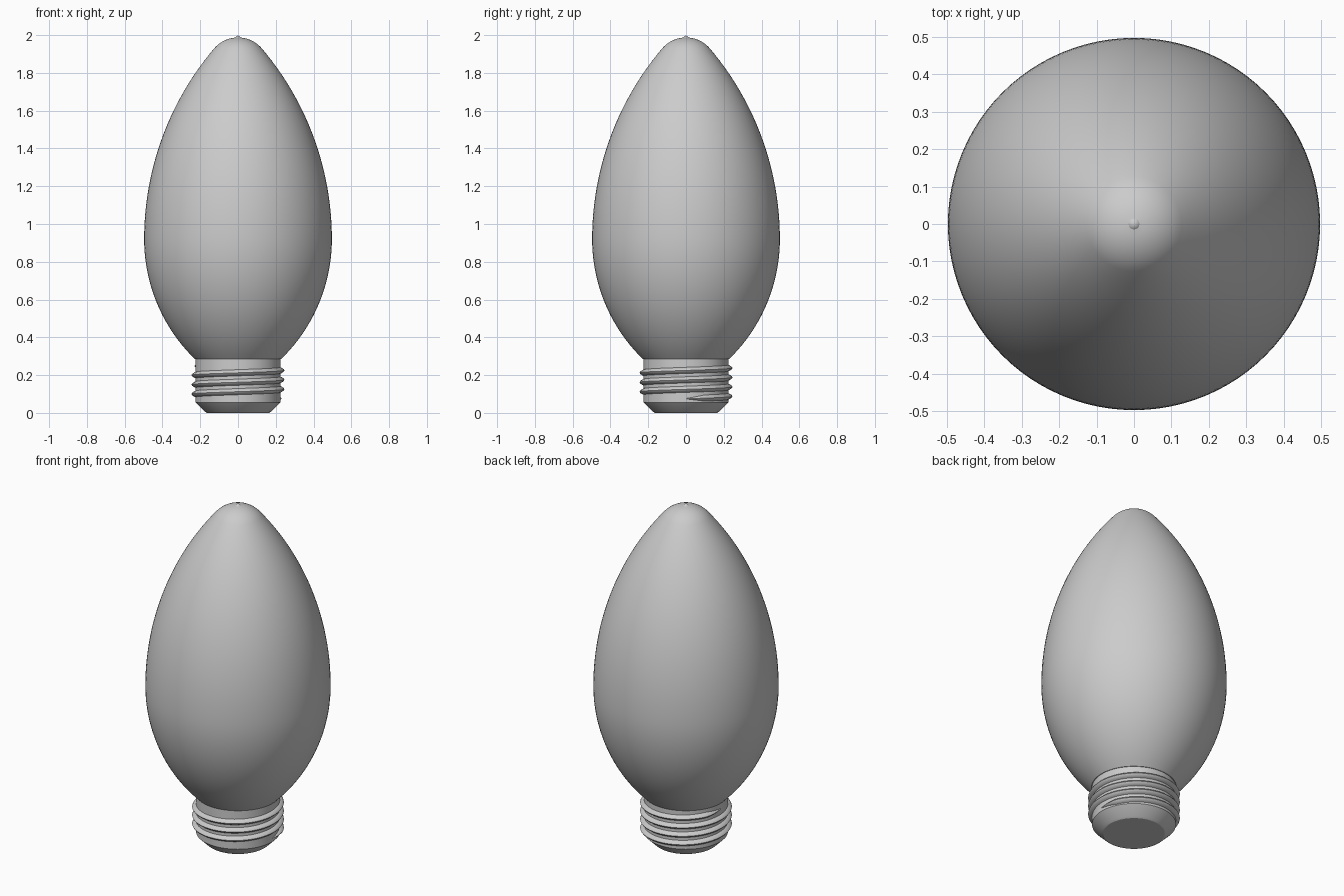
import bpy, bmesh, math

if "Cube" in bpy.data.objects:
    bpy.data.objects.remove(bpy.data.objects["Cube"])

grey = bpy.data.materials.new("soft_grey")
grey.diffuse_color = (0.6, 0.6, 0.6, 1)
grey.use_nodes = True
grey.node_tree.nodes["Principled BSDF"].inputs["Base Color"].default_value = grey.diffuse_color


def finish(name, verts, faces, angle):
    mesh = bpy.data.meshes.new(name)
    mesh.from_pydata(verts, [], faces)
    bm = bmesh.new()
    bm.from_mesh(mesh)
    bmesh.ops.remove_doubles(bm, verts=bm.verts, dist=1e-5)
    bmesh.ops.recalc_face_normals(bm, faces=bm.faces)
    bm.to_mesh(mesh)
    bm.free()
    mesh.materials.append(grey)
    ob = bpy.data.objects.new(name, mesh)
    bpy.context.collection.objects.link(ob)
    bpy.ops.object.select_all(action='DESELECT')
    ob.select_set(True)
    bpy.context.view_layer.objects.active = ob
    bpy.ops.object.shade_smooth_by_angle(angle=math.radians(angle))


def lathe(name, profile, angle, n=96):
    """Spin an (r, z) profile around z."""
    verts = [(r * math.cos(2 * math.pi * i / n), r * math.sin(2 * math.pi * i / n), z)
             for r, z in profile for i in range(n)]
    faces = [(k * n + i, k * n + (i + 1) % n, (k + 1) * n + (i + 1) % n, (k + 1) * n + i)
             for k in range(len(profile) - 1) for i in range(n)]
    if profile[0][0] > 0:
        faces.append(tuple(range(n))[::-1])
    if profile[-1][0] > 0:
        faces.append(tuple(range((len(profile) - 1) * n, len(profile) * n)))
    else:
        # collapse the tip ring into triangles
        tip = (len(profile) - 1) * n
        verts = verts[:tip] + [(0, 0, profile[-1][1])]
        faces = [f if max(f) < tip else (f[0], f[1], tip) for f in faces]
    finish(name, verts, faces, angle)


def arc(cr, cz, rad, a0, a1, steps):
    return [(cr + rad * math.cos(a0 + (a1 - a0) * i / steps),
             cz + rad * math.sin(a0 + (a1 - a0) * i / steps)) for i in range(steps + 1)]


# Bulb: lower arc, long upper arc, small rounded tip
R, MID = 0.497, 0.92
low_rad, up_rad, tip_a = 0.885, 1.56, math.radians(40.3)
lower = arc(R - low_rad, MID, low_rad, -math.asin((MID - 0.285) / low_rad), 0, 20)
upper = arc(R - up_rad, MID, up_rad, 0, tip_a, 28)
r_tip, z_tip = upper[-1]
s = r_tip / math.cos(tip_a)
tip = arc(0, z_tip - s * math.sin(tip_a), s, tip_a, math.pi / 2, 10)
tip[-1] = (0, 2.0)
lathe("bulb", lower + upper[1:] + tip[1:], 30)

# Screw base: collar with a chamfered foot
lathe("screw_base", [(0.165, 0), (0.175, 0.006), (0.225, 0.056), (0.225, 0.286)], 25)

# Screw thread: rounded ridge along a right-handed helix, fading at both ends
TURNS, STEPS, PITCH, Z0 = 3.5, 72, 0.05, 0.075
section = [(-0.006, -0.019), (0.006, -0.014), (0.017, -0.007), (0.021, 0),
           (0.017, 0.007), (0.006, 0.014), (-0.006, 0.019)]
m, total = len(section), int(TURNS * STEPS)
verts, faces = [], []
for i in range(total + 1):
    t = i / STEPS
    a = 2 * math.pi * t
    fade = min(1, 0.1 + t / 0.08, 0.1 + (TURNS - t) / 0.08)
    for dr, dz in section:
        r = 0.225 + (dr * fade if dr > 0 else dr)
        verts.append((r * math.cos(a), r * math.sin(a), Z0 + PITCH * t + dz * fade))
for i in range(total):
    for k in range(m):
        j = (k + 1) % m
        faces.append((i * m + k, i * m + j, (i + 1) * m + j, (i + 1) * m + k))
faces.append(tuple(range(m))[::-1])
faces.append(tuple(range(total * m, total * m + m)))
finish("screw_thread", verts, faces, 50)
